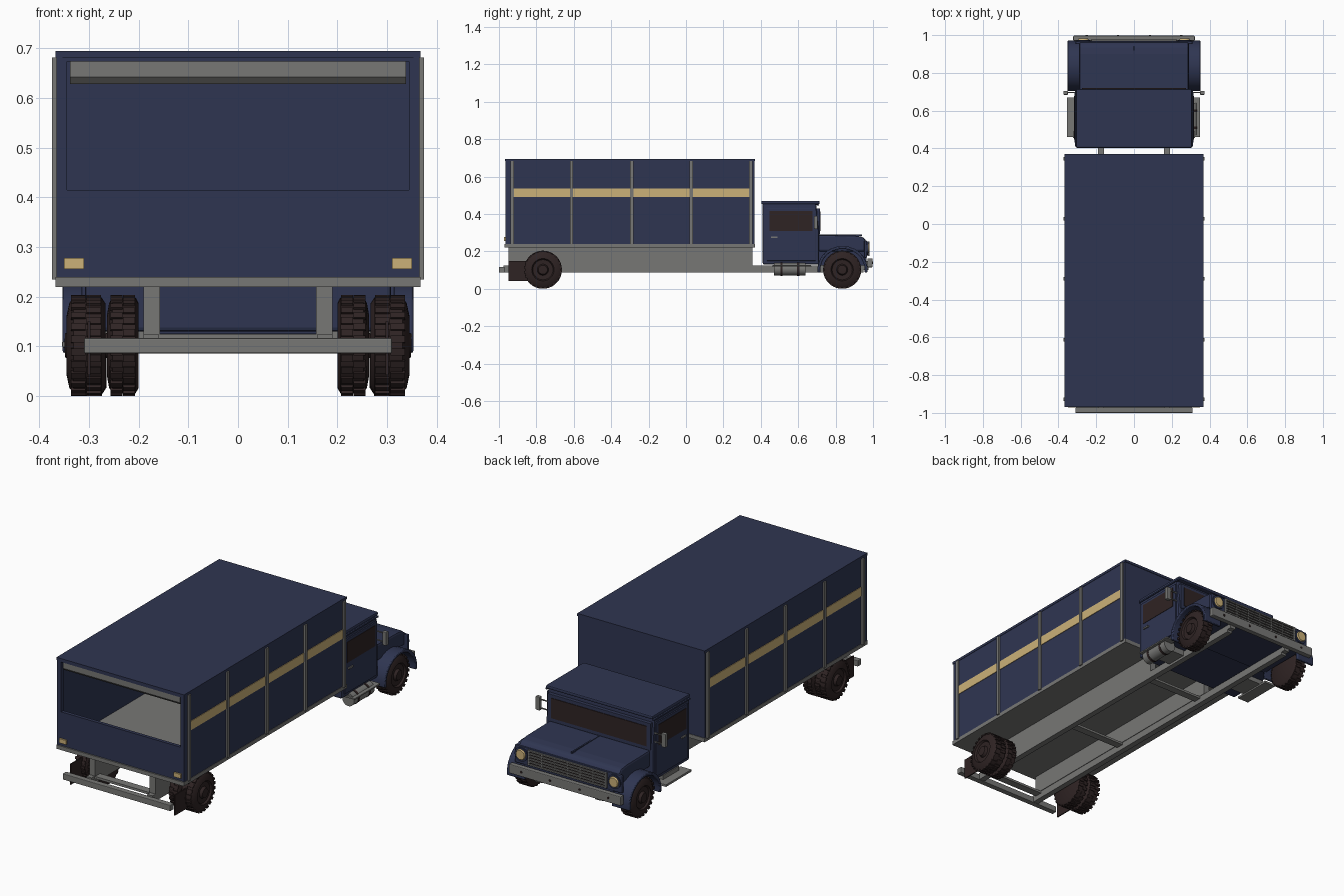
import bpy, bmesh, math
from mathutils import Matrix, Vector

if "Cube" in bpy.data.objects:
    bpy.data.objects.remove(bpy.data.objects["Cube"])


def material(name, c):
    m = bpy.data.materials.new(name)
    m.diffuse_color = (*c, 1)
    m.use_nodes = True
    m.node_tree.nodes["Principled BSDF"].inputs["Base Color"].default_value = m.diffuse_color
    return m


BLUE = material("navy paint", (0.028, 0.036, 0.083))
GREY = material("grey metal", (0.185, 0.185, 0.178))
DARK = material("dark rubber and glass", (0.028, 0.017, 0.017))
GOLD = material("gold lamps and stripe", (0.6, 0.44, 0.19))


def finish(name, bm, mat, bevel=0, smooth=False):
    bmesh.ops.recalc_face_normals(bm, faces=bm.faces)
    me = bpy.data.meshes.new(name)
    bm.to_mesh(me)
    bm.free()
    ob = bpy.data.objects.new(name, me)
    bpy.context.collection.objects.link(ob)
    me.materials.append(mat)
    if bevel:
        b = ob.modifiers.new("bevel", 'BEVEL')
        b.width, b.segments, b.limit_method = bevel, 2, 'ANGLE'
    if smooth:
        bpy.ops.object.select_all(action='DESELECT')
        ob.select_set(True)
        bpy.context.view_layer.objects.active = ob
        bpy.ops.object.shade_smooth_by_angle(angle=math.radians(35))
    return ob


def box(name, x, y, z, mat, bevel=0):
    bm = bmesh.new()
    c = Vector([(a[0] + a[1]) / 2 for a in (x, y, z)])
    s = [abs(a[1] - a[0]) for a in (x, y, z)]
    bmesh.ops.create_cube(bm, size=1, matrix=Matrix.Translation(c) @ Matrix.Diagonal((*s, 1)))
    return finish(name, bm, mat, bevel)


def pair(name, x, y, z, mat, bevel=0):
    for side, s in (("left", -1), ("right", 1)):
        box(f"{side}_{name}", (s * x[0], s * x[1]), y, z, mat, bevel)


def prism(name, pts, x0, x1, mat, bevel=0, smooth=False):
    """Extrude a (y, z) outline along x."""
    bm = bmesh.new()
    f = bm.faces.new([bm.verts.new((x0, y, z)) for y, z in pts])
    r = bmesh.ops.extrude_face_region(bm, geom=[f])
    vs = [g for g in r["geom"] if isinstance(g, bmesh.types.BMVert)]
    bmesh.ops.translate(bm, vec=(x1 - x0, 0, 0), verts=vs)
    return finish(name, bm, mat, bevel, smooth)


def rod(name, a, b, r, mat, n=20, r2=None):
    a, b = Vector(a), Vector(b)
    bm = bmesh.new()
    rot = (b - a).to_track_quat('Z', 'Y').to_matrix().to_4x4()
    bmesh.ops.create_cone(bm, cap_ends=True, segments=n, radius1=r, radius2=r if r2 is None else r2,
                          depth=(b - a).length, matrix=Matrix.Translation((a + b) / 2) @ rot)
    return finish(name, bm, mat, 0, True)


def wheel(name, s, x0, w, y, z, n=24):
    """Revolve a tyre and hub profile, then add tread lugs."""
    prof = [(0, 0), (0, .085), (.1, .097), (.82, .097), (.93, .085), (1, .06),
            (.88, .054), (.86, .03), (1.04, .024), (1.06, 0)]
    bm = bmesh.new()
    vs = [bm.verts.new((s * (x0 + u * w), y, z + r)) for u, r in prof]
    es = [bm.edges.new(e) for e in zip(vs, vs[1:])]
    bmesh.ops.spin(bm, geom=vs + es, cent=(0, y, z), axis=(1, 0, 0), angle=2 * math.pi,
                   steps=n, use_duplicate=False)
    bmesh.ops.remove_doubles(bm, verts=bm.verts, dist=1e-4)
    for i in range(n):
        for u in (.3, .7):
            a = 2 * math.pi * (i + (u > .5) * .5) / n
            m = (Matrix.Translation((s * (x0 + u * w), y, z)) @ Matrix.Rotation(a, 4, 'X')
                 @ Matrix.Translation((0, 0, .097)) @ Matrix.Diagonal((w * .38, .014, .009, 1)))
            bmesh.ops.create_cube(bm, size=1, matrix=m)
    finish(name, bm, DARK, 0, True)


# Cargo box: hollow shell with an open rear hatch
box("cargo_floor_rim", (-.367, .367), (-.97, .37), (.22, .24), GREY)
pair("cargo_side_wall", (.353, .365), (-.965, .367), (.24, .69), BLUE)
box("cargo_front_wall", (-.353, .353), (.355, .367), (.24, .69), BLUE)
box("cargo_roof", (-.367, .367), (-.968, .37), (.682, .695), BLUE)
box("tailgate", (-.353, .353), (-.963, -.945), (.24, .415), BLUE)
box("hatch_header", (-.353, .353), (-.963, -.945), (.674, .685), BLUE)
pair("hatch_jamb", (.344, .354), (-.963, -.945), (.415, .682), BLUE)
prism("rolled_shutter", [(-.958, .674), (-.958, .642), (-.945, .628), (-.925, .628), (-.925, .674)],
      -.338, .338, GREY)
pair("tail_lamp", (.31, .35), (-.972, -.962), (.256, .278), GOLD)

# Side posts and stripe
for i, y in enumerate((-.928, -.612, -.29, .028, .346)):
    pair(f"side_post_{i}", (.364, .374), (y - .009, y + .009), (.235, .682), GREY)
pair("side_stripe", (.364, .368), (-.92, .338), (.49, .537), GOLD)

# Chassis
pair("body_beam", (.157, .19), (-.95, .355), (.124, .221), GREY)
pair("chassis_rail", (.16, .19), (-.975, .95), (.088, .125), GREY)
box("rear_bumper", (-.31, .31), (-1, -.97), (.086, .117), GREY, .003)
for i, y in enumerate((-.93, -.3, .3)):
    box(f"cross_member_{i}", (-.17, .17), (y - .02, y + .02), (.112, .124), GREY)
pair("mud_flap", (.297, .303), (-.95, -.84), (.043, .15), DARK)

# Wheels
for side, s in (("left", -1), ("right", 1)):
    wheel(f"{side}_rear_inner_wheel", s, .2, .064, -.765, .102)
    wheel(f"{side}_rear_outer_wheel", s, .267, .078, -.765, .102)
    wheel(f"{side}_front_wheel", s, .265, .076, .835, .102)

# Cab
prism("cab", [(.41, .13), (.41, .455), (.695, .455), (.712, .29), (.712, .13)], -.308, .308, BLUE, .008)
box("cab_roof", (-.307, .307), (.403, .715), (.452, .47), BLUE, .006)
pair("door", (.306, .315), (.43, .695), (.15, .43), BLUE, .002)
pair("door_window", (.312, .317), (.447, .677), (.308, .415), DARK)
pair("door_handle", (.314, .322), (.455, .49), (.272, .28), GREY)
box("windshield_frame", (-.296, .296), (.69, .716), (.29, .43), BLUE, .002)
box("windshield", (-.275, .275), (.7, .719), (.308, .412), DARK)
pair("rain_gutter", (.303, .313), (.41, .71), (.445, .452), BLUE)

# Mirrors
pair("mirror_arm_upper", (.305, .36), (.694, .699), (.375, .38), GREY)
pair("mirror_arm_lower", (.305, .36), (.694, .699), (.33, .335), GREY)
pair("mirror", (.35, .374), (.684, .704), (.32, .39), GREY, .003)

# Hood and nose
prism("hood", [(.705, .2), (.705, .288), (.9, .285), (.945, .278), (.965, .255), (.967, .2)],
      -.29, .29, BLUE, .01)
box("engine_bay", (-.257, .257), (.705, .965), (.125, .21), BLUE)
box("hood_ridge", (-.004, .004), (.715, .94), (.282, .29), BLUE)
box("nose_panel", (-.31, .31), (.952, .969), (.165, .258), BLUE, .006)

# Fenders: arch strips around the front wheels
arc = [math.radians(a) for a in range(-8, 189, 14)]
outer = [(.837 + .134 * math.cos(a), .104 + .125 * math.sin(a)) for a in arc]
inner = [(.837 + .118 * math.cos(a), .104 + .11 * math.sin(a)) for a in reversed(arc)]
for side, s in (("left", -1), ("right", 1)):
    prism(f"{side}_fender", outer + inner, s * .25, s * .353, BLUE, .004, True)
    # Headlights
    rod(f"{side}_headlight_ring", (s * .268, .96, .218), (s * .268, .975, .218), .036, BLUE, 24)
    rod(f"{side}_headlight", (s * .268, .97, .218), (s * .268, .982, .218), .03, GOLD, 24, .024)

# Grille
box("grille_backing", (-.222, .222), (.965, .972), (.178, .252), DARK)
for i in range(6):
    z = .179 + i * .0142
    box(f"grille_bar_{i}", (-.222, .222), (.97, .979), (z - .0035, z + .0035), GREY)
pair("grille_edge", (.217, .226), (.97, .98), (.175, .254), GREY)
for i in range(1, 6):
    x = -.222 + i * .074
    box(f"grille_post_{i}", (x - .002, x + .002), (.97, .977), (.178, .252), GREY)

# Front bumper with bolts
box("front_bumper", (-.322, .322), (.97, .997), (.115, .163), GREY, .004)
for i, x in enumerate((-.25, -.085, .085, .25)):
    rod(f"bumper_bolt_{i}", (x, .99, .139), (x, 1.0, .139), .006, DARK, 8)
pair("bumper_bracket", (.16, .19), (.94, .975), (.1, .15), GREY)

# Side steps, with a fuel tank under the right one
box("left_step", (-.354, -.29), (.46, .67), (.098, .11), GREY, .002)
box("left_step_bracket", (-.31, -.17), (.5, .63), (.106, .132), GREY)
box("right_step", (.29, .35), (.46, .67), (.118, .126), GREY, .002)
rod("fuel_tank", (.305, .47, .105), (.305, .64, .105), .034, GREY)
for i, y in enumerate((.51, .6)):
    rod(f"tank_strap_{i}", (.305, y - .006, .105), (.305, y + .006, .105), .036, DARK)
box("tank_bracket", (.17, .3), (.5, .61), (.1, .132), GREY)
